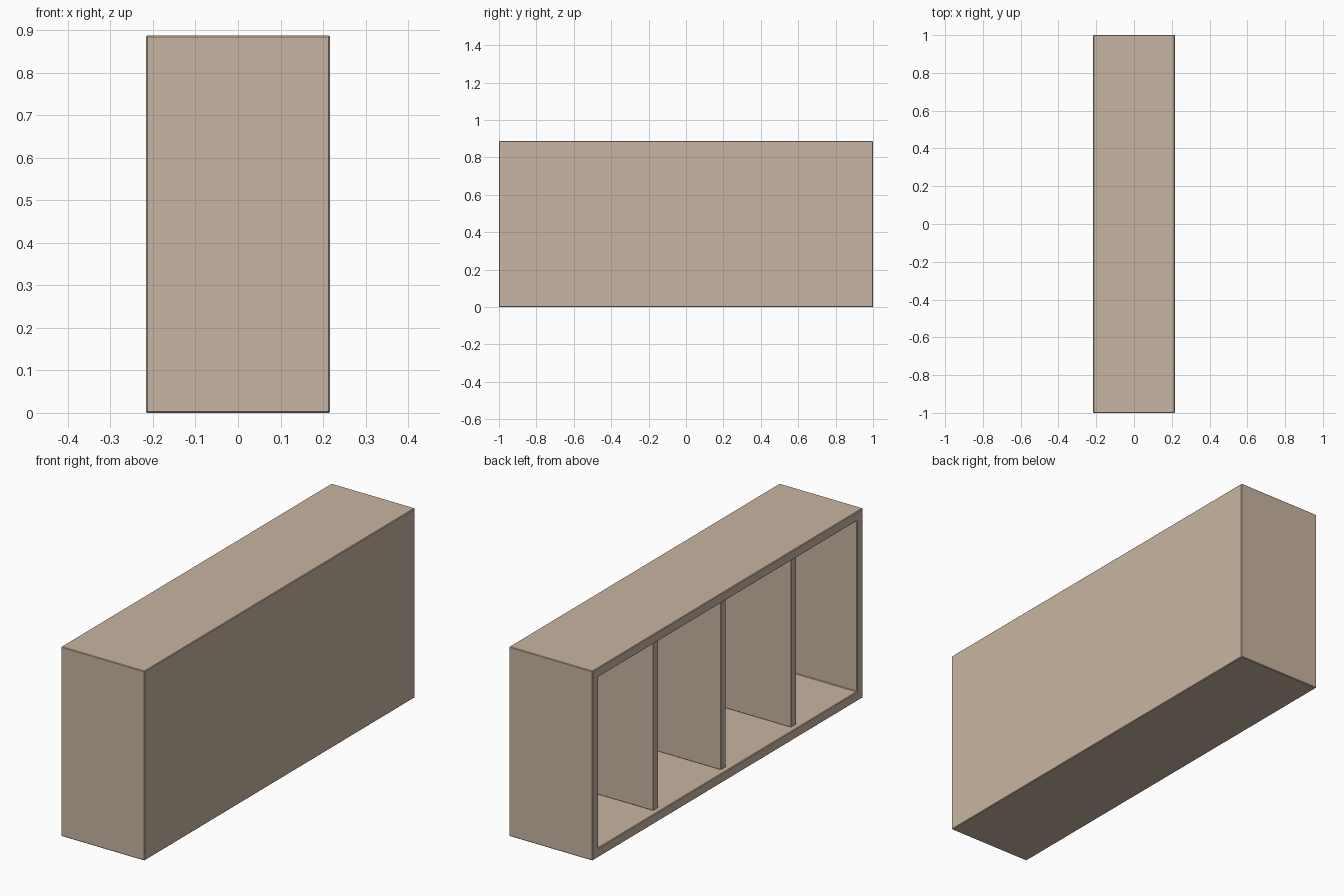
import bpy

if "Cube" in bpy.data.objects:
    bpy.data.objects.remove(bpy.data.objects["Cube"])

W, L, H = 0.432, 2.0, 0.887   # overall size
T = 0.044                     # carcass board thickness
BACK = 0.022                  # back panel thickness
SETBACK = 0.023               # dividers sit behind the open edge

mat = bpy.data.materials.new("pale_wood")
mat.diffuse_color = (0.58, 0.46, 0.36, 1)
mat.use_nodes = True
mat.node_tree.nodes["Principled BSDF"].inputs["Base Color"].default_value = mat.diffuse_color


def board(name, x, y, z, bevel=0.0):
    """Box spanning the given (min, max) ranges."""
    bpy.ops.mesh.primitive_cube_add(size=1, location=[(a + b) / 2 for a, b in (x, y, z)])
    ob = bpy.context.object
    ob.name = name
    ob.scale = [b - a for a, b in (x, y, z)]
    bpy.ops.object.transform_apply(location=False, rotation=False, scale=True)
    ob.data.materials.append(mat)
    if bevel:
        mod = ob.modifiers.new("edge", 'BEVEL')
        mod.width = bevel
        mod.segments = 1
    return ob


x0, x1 = -W / 2, W / 2

# Outer carcass: solid block hollowed from the open -x side
carcass = board("carcass", (x0, x1), (-L / 2, L / 2), (0, H))
cutter = board("hollow_cutter", (x0 - 0.1, x1 - BACK),
               (-L / 2 + T, L / 2 - T), (T, H - T))
cutter.hide_render = True
cutter.hide_viewport = True
cut = carcass.modifiers.new("hollow", 'BOOLEAN')
cut.object = cutter
cut.solver = 'EXACT'
edge = carcass.modifiers.new("edge", 'BEVEL')
edge.width = 0.003
edge.segments = 1

# Upright dividers making four compartments
for i, y in enumerate((0.5, 0.0, -0.52)):
    board(f"divider_{i + 1}", (x0 + SETBACK, x1 - BACK),
          (y - 0.018, y + 0.018), (T, H - T), 0.002)
